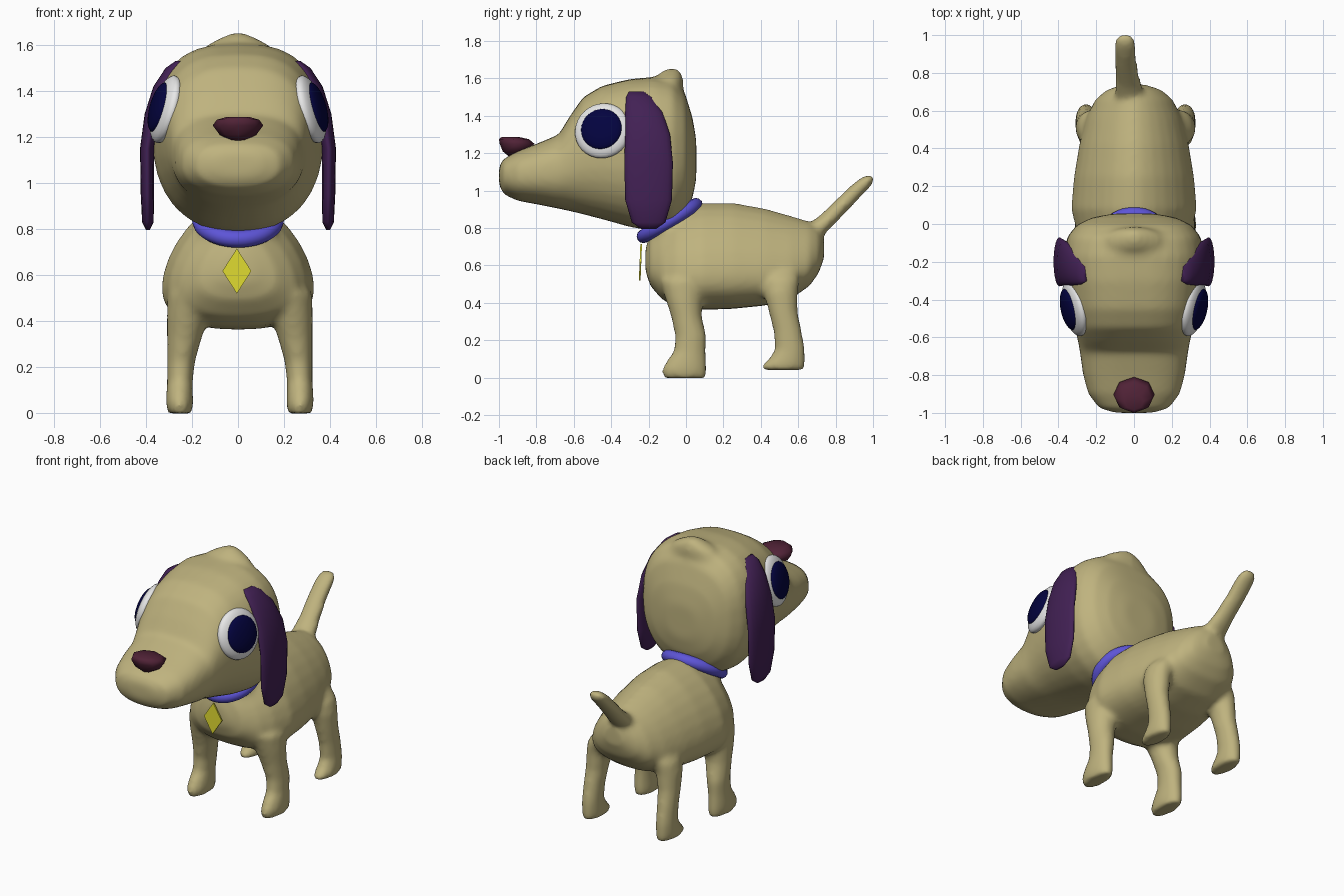
import bpy, bmesh
from math import sin, cos, pi, radians
from mathutils import Matrix, Vector

cube = bpy.data.objects.get("Cube")
if cube:
    bpy.data.objects.remove(cube, do_unlink=True)


def material(name, rgb):
    m = bpy.data.materials.new(name)
    m.use_nodes = True
    m.diffuse_color = (*rgb, 1)
    m.node_tree.nodes["Principled BSDF"].inputs["Base Color"].default_value = (*rgb, 1)
    return m


TAN = material("tan fur", (0.52, 0.45, 0.21))
PURPLE = material("purple ear", (0.055, 0.015, 0.09))
WHITE = material("eye white", (0.8, 0.8, 0.8))
NAVY = material("navy pupil", (0.001, 0.001, 0.05))
MAROON = material("maroon nose", (0.08, 0.016, 0.037))
BLUE = material("blue collar", (0.11, 0.09, 0.68))
YELLOW = material("yellow tag", (0.72, 0.68, 0.03))


def loft(bm, rings):
    """Skin a row of equal point rings and cap both ends."""
    rows = [[bm.verts.new(p) for p in ring] for ring in rings]
    n = len(rows[0])
    for a, b in zip(rows, rows[1:]):
        for i in range(n):
            j = (i + 1) % n
            bm.faces.new((a[i], a[j], b[j], b[i]))
    bm.faces.new(rows[0])
    bm.faces.new(rows[-1])


def limb(bm, stations, side=1, n=20, shift=0):
    """Stations of horizontal ellipses: z, centre x, centre y, radius x, radius y."""
    loft(bm, [[(side * (x + rx * cos(2 * pi * i / n)) + shift, y + ry * sin(2 * pi * i / n), z)
               for i in range(n)] for z, x, y, rx, ry in stations])


def trunk(bm, stations, middle, upper, lower, n=32):
    """Stations of upright superellipses: y, bottom z, top z, half width."""
    rings = []
    for y, bottom, top, w in stations:
        centre = bottom + middle * (top - bottom)
        ring = []
        for i in range(n):
            c, s = cos(2 * pi * i / n), sin(2 * pi * i / n)
            e = 2 / (upper if s > 0 else lower)
            h = top - centre if s > 0 else centre - bottom
            px = abs(c) ** e * (1 if c > 0 else -1)
            pz = abs(s) ** e * (1 if s > 0 else -1)
            ring.append((w * px, y, centre + h * pz))
        rings.append(ring)
    loft(bm, rings)


def finish(bm, name, mat, smooth=True, soften=0):
    bmesh.ops.recalc_face_normals(bm, faces=bm.faces)
    for f in bm.faces:
        f.smooth = smooth
    me = bpy.data.meshes.new(name)
    bm.to_mesh(me)
    bm.free()
    me.materials.append(mat)
    ob = bpy.data.objects.new(name, me)
    bpy.context.collection.objects.link(ob)
    if soften:  # melt overlapping volumes into one soft skin
        r = ob.modifiers.new("fuse", 'REMESH')
        r.mode = 'VOXEL'
        r.voxel_size = 0.016
        r.use_smooth_shade = True
        s = ob.modifiers.new("soften", 'SMOOTH')
        s.factor = 0.5
        s.iterations = soften


# Body with legs, neck and tail
bm = bmesh.new()
trunk(bm, [(-.217, .57, .69, .07), (-.19, .49, .78, .17), (-.13, .42, .84, .25),
           (-.05, .375, .9, .3), (.08, .362, .935, .333), (.25, .368, .935, .318),
           (.42, .385, .905, .29), (.56, .42, .865, .255), (.66, .49, .835, .205),
           (.71, .56, .805, .145), (.738, .64, .75, .06)], .32, 1.7, 2.4)
FRONT_LEG = [(-.003, .26, -.005, .052, .115), (.04, .262, -.01, .06, .123),
             (.09, .262, .003, .058, .107), (.14, .26, .02, .056, .087),
             (.22, .256, .026, .061, .084), (.33, .24, .002, .076, .083),
             (.42, .226, -.01, .092, .1), (.52, .215, -.01, .1, .13)]
HIND_LEG = [(.04, .26, .52, .053, .113), (.07, .262, .522, .058, .117),
            (.1, .262, .54, .057, .098), (.15, .262, .556, .055, .081),
            (.25, .26, .543, .057, .076), (.35, .255, .52, .063, .078),
            (.45, .245, .507, .073, .09), (.52, .23, .51, .075, .097),
            (.57, .205, .515, .062, .085)]
for side in (-1, 1):
    limb(bm, FRONT_LEG, side, shift=.008)
    limb(bm, HIND_LEG, side, shift=.008)
limb(bm, [(.72, 0, -.06, .19, .13), (.84, 0, -.08, .16, .13), (.95, 0, -.1, .15, .13)])
limb(bm, [(.72, -.02, .6, .09, .09), (.8, -.025, .7, .075, .075), (.87, -.035, .78, .062, .062),
          (.96, -.045, .87, .059, .058), (1.03, -.047, .94, .058, .055),
          (1.065, -.047, .97, .05, .04), (1.083, -.047, .985, .025, .02)])
finish(bm, "body", TAN, soften=8)

# Head with muzzle and the low peak at the back of the crown
bm = bmesh.new()
trunk(bm, [(-1, 1.03, 1.13, .1), (-.975, .98, 1.17, .185), (-.9, .945, 1.212, .243),
           (-.8, .927, 1.25, .27), (-.68, .903, 1.3, .287), (-.62, .89, 1.4, .297),
           (-.55, .873, 1.5, .315), (-.45, .847, 1.56, .337), (-.3, .805, 1.597, .363),
           (-.17, .782, 1.608, .373), (-.07, .8, 1.59, .355), (-.005, .87, 1.52, .305),
           (.035, .96, 1.39, .22), (.055, 1.06, 1.27, .11)], .5, 2.65, 2.25)
limb(bm, [(1.43, 0, -.1, .25, .09), (1.54, 0, -.095, .2, .08), (1.605, 0, -.09, .13, .075),
          (1.637, 0, -.08, .065, .05), (1.653, 0, -.072, .025, .025)])
finish(bm, "head", TAN, soften=14)

# Ears and eyes on both sides
EAR = [(.795, .392, -.2, .008, .04), (.83, .392, -.2, .025, .09), (.95, .394, -.2, .029, .125),
       (1.15, .395, -.2, .031, .13), (1.3, .37, -.205, .036, .12), (1.42, .328, -.225, .04, .1),
       (1.5, .282, -.25, .033, .07), (1.53, .257, -.265, .015, .04)]
for side, label in ((1, "left"), (-1, "right")):
    bm = bmesh.new()
    limb(bm, EAR, side)
    finish(bm, label + "_ear", PURPLE)

    normal = Vector((side, -.22, .28)).normalized()
    aim = normal.to_track_quat('Z', 'Y').to_matrix().to_4x4()
    centre = Vector((side * .313, -.445, 1.32))
    for part, mat, radius, depth, out in (("eye", WHITE, .152, .053, 0),
                                          ("pupil", NAVY, .112, .035, .032)):
        bm = bmesh.new()
        place = Matrix.Translation(centre + normal * out) @ aim
        bmesh.ops.create_uvsphere(bm, u_segments=32, v_segments=16, radius=1,
                                  matrix=place @ Matrix.Diagonal((radius, radius, depth, 1)))
        finish(bm, label + "_" + part, mat)

# Eight-sided nose
bm = bmesh.new()
limb(bm, [(1.185, 0, -.92, .035, .03), (1.21, 0, -.912, .08, .068), (1.25, 0, -.903, .11, .093),
          (1.275, 0, -.92, .092, .08), (1.287, 0, -.94, .05, .045)], n=8)
finish(bm, "nose", MAROON)

# Tilted collar and its flat diamond tag
bpy.ops.mesh.primitive_torus_add(major_radius=.163, minor_radius=.037, major_segments=40,
                                 minor_segments=12, location=(0, -.087, .84),
                                 rotation=(radians(31), 0, 0))
collar = bpy.context.object
collar.name = "collar"
collar.data.materials.append(BLUE)
bpy.ops.object.shade_smooth()

bm = bmesh.new()
loft(bm, [[(.063 * cos(pi * i / 2) - .005, y + .004 * sin(pi * i / 2), .617 + .098 * sin(pi * i / 2))
           for i in range(4)] for y in (-.248, -.239)])
finish(bm, "collar_tag", YELLOW, smooth=False)
